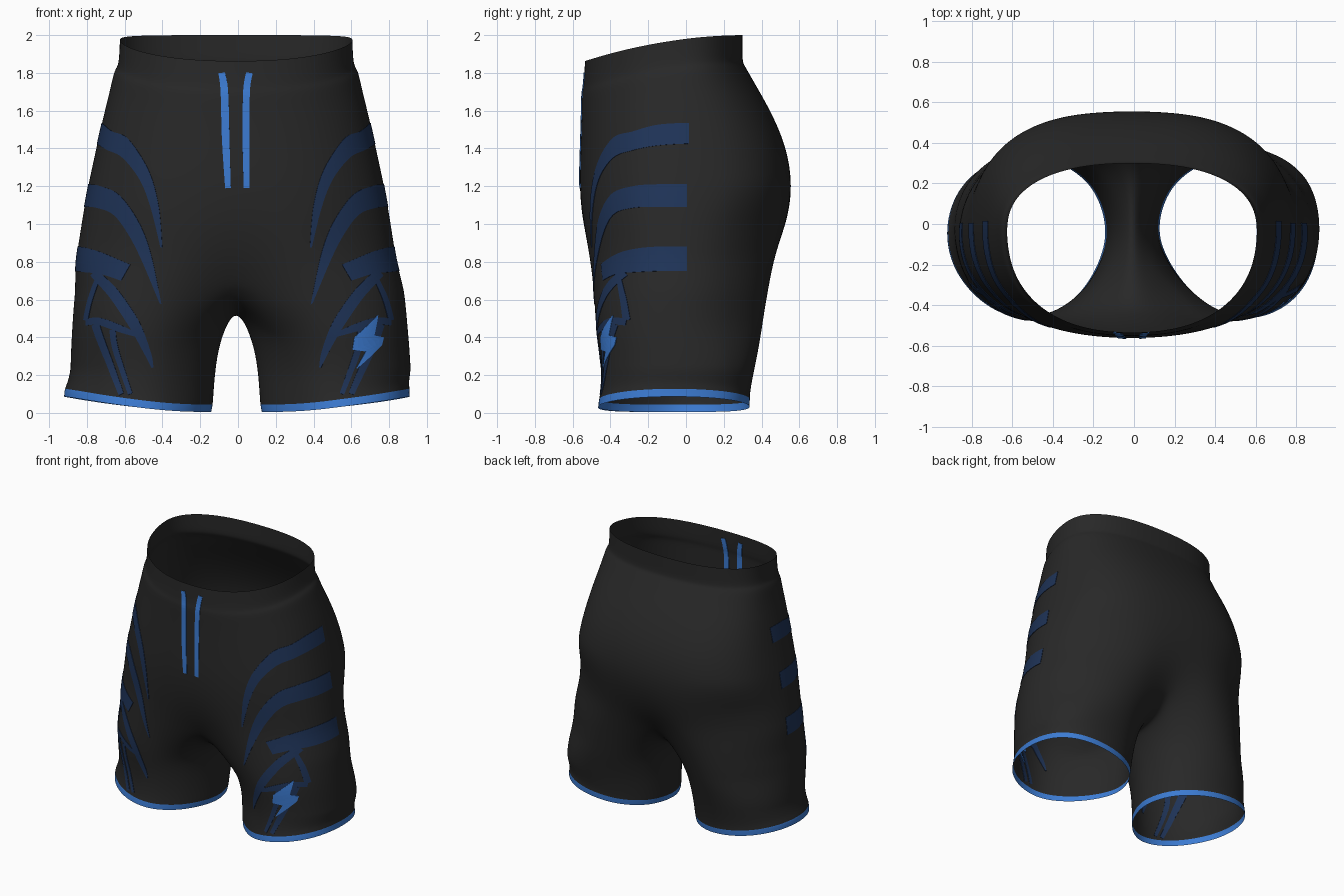
import bpy, bmesh, math
from mathutils import Vector
from mathutils.bvhtree import BVHTree

if "Cube" in bpy.data.objects:
    bpy.data.objects.remove(bpy.data.objects["Cube"])

SHIFT = -0.01          # small sideways offset of the whole garment


def material(name, rgb):
    m = bpy.data.materials.new(name)
    m.diffuse_color = (*rgb, 1)
    m.use_nodes = True
    m.node_tree.nodes["Principled BSDF"].inputs["Base Color"].default_value = m.diffuse_color
    return m


black = material("black fabric", (0.021, 0.021, 0.021))
blue = material("bright blue", (0.045, 0.20, 0.65))
navy = material("navy print", (0.0135, 0.034, 0.098))


def power(v, n):
    return math.copysign(abs(v) ** (2 / n), v)


# ---------- body: half cage, mirrored and subdivided ----------
K, G = 13, 5           # outer points per half ring, gusset points between the legs


def torso_ring(zc, tilt, hw, yf, yb, cleft=1.0, back_n=2.35):
    pts, cy = [], -0.03
    for i in range(K):
        a = math.radians(-90 + 180 * i / (K - 1))
        n = back_n if a > 0 else 2.3
        s = power(math.sin(a), n)
        y = (cy + s * ((yb - cy) if s > 0 else (cy - yf))) * 1.008
        x = hw * 1.01 * power(math.cos(a), n)
        if i in (0, K - 1):
            x, y = 0, y * cleft
        pts.append(Vector((x, y, zc + tilt * (0.12 * y - 0.19 * y * y))))
    return pts


def leg_ring(z_in, z_out, x0, x1, y0, y1):
    pts, cx, cy = [], (x0 + x1) / 2, (y0 + y1) / 2
    angles = [-135 + 22.5 * i for i in range(K)]
    angles += [135 + 15 * (i + 1) for i in range(G)]
    for a in map(math.radians, angles):
        c, s = power(math.cos(a), 2.15), power(math.sin(a), 2.15)
        x, y = cx + c * (x1 - x0) / 2 * 1.012, cy + s * (y1 - y0) / 2 * 1.012
        # inner front corner is cut diagonally
        x += 0.2 * max(0, -y - 0.07) * max(0, -c)
        pts.append(Vector((x, y, z_in + (z_out - z_in) * ((c + 1) / 2) ** 1.8)))
    return pts


torso = [torso_ring(*r) for r in (
    (1.981, 1, .615, -.535, .30), (1.90, 1, .618, -.54, .30),
    (1.838, 1, .625, -.545, .30), (1.818, 1, .645, -.552, .312),
    (1.72, .8, .665, -.553, .37), (1.58, .5, .70, -.555, .455, 1, 2.45),
    (1.40, .2, .74, -.56, .535, 1, 2.55), (1.20, 0, .783, -.565, .565, 1, 2.6),
    (1.02, 0, .817, -.557, .545, .98, 2.45), (.86, 0, .842, -.54, .505, .92, 2.3))]

legs = [leg_ring(*r) for r in (
    (.46, .46, .055, .897, -.485, .415), (.33, .33, .095, .902, -.465, .385),
    (.20, .22, .112, .904, -.455, .355), (.08, .16, .12, .907, -.462, .338),
    (.045, .132, .122, .917, -.470, .338), (.005, .088, .13, .919, -.475, .335))]

# crotch ring: blend of torso and leg, closed by the gusset curve on the centre line
upper = torso_ring(.68, 0, .868, -.525, .475)
lower = leg_ring(.68, .66, .03, .885, -.51, .465)
crotch = [upper[i].lerp(lower[i], 0.45) for i in range(K)]
crotch[0], crotch[-1] = Vector((0, -.43, .73)), Vector((0, .37, .75))
crotch += [Vector((0, y, z)) for y, z in
           ((.27, .62), (.13, .555), (-.03, .535), (-.2, .555), (-.35, .63))]

bm = bmesh.new()
rows = [[bm.verts.new(p) for p in ring] for ring in torso + [crotch] + legs]
for r, (a, b) in enumerate(zip(rows, rows[1:])):
    closed = len(a) == K + G
    for i in range(K + G if closed else K - 1):
        j = (i + 1) % (K + G)
        f = bm.faces.new((a[i], b[i], b[j], a[j]))
        f.smooth = True
        f.material_index = int(r == len(rows) - 2)     # blue hem band
mesh = bpy.data.meshes.new("shorts_body")
bm.to_mesh(mesh)
bm.free()
body = bpy.data.objects.new("shorts_body", mesh)
bpy.context.collection.objects.link(body)
mesh.materials.append(black)
mesh.materials.append(blue)
body.modifiers.new("mirror", 'MIRROR')
sub = body.modifiers.new("smooth", 'SUBSURF')
sub.levels = sub.render_levels = 3
bpy.context.view_layer.objects.active = body
body.select_set(True)
bpy.ops.object.convert(target='MESH')


def ramp(a, b, v):
    t = min(1, max(0, (v - a) / (b - a)))
    return t * t * (3 - 2 * t)


# ---------- uneven drape: slimmer rear corners, legs slightly twisted ----------
for v in body.data.vertices:
    x, y, z = v.co
    s, ax = math.copysign(1, x), abs(x)
    rear = max(0, (ax - .52) + (y + .07)) / .58
    cut = .028 * ramp(.2, .5, z) * (1 - ramp(.95, 1.25, z)) * min(1.2, rear ** 4)
    leg = (1 - ramp(.15, .6, z)) * min(1, ax / .1)
    u = ((x - s * .52) + (y + .07)) / .58
    amount = (.045 if s > 0 else .03) if u < 0 else (.028 if s > 0 else 0)
    twist = amount * leg * min(1, u ** 4) * .707
    sway = .02 * min(1, ax / .9) ** 2 * ramp(.1, .25, z) * (1 - ramp(.6, .85, z))
    v.co.x += twist + sway - s * cut * .707
    v.co.y += twist - cut * .707

surface = BVHTree.FromPolygons([v.co.copy() for v in body.data.vertices],
                               [tuple(p.vertices) for p in body.data.polygons])
body.location.x = SHIFT


# ---------- printed details: thin plates laid on the fabric ----------
def front(x, z):
    hit = surface.ray_cast(Vector((x, -2, z)), Vector((0, 1, 0)))[0]
    return hit or surface.find_nearest(Vector((x, -.4, z)))[0]


def side(y, z):
    hit = surface.ray_cast(Vector((2, y, z)), Vector((-1, 0, 0)))[0]
    return hit or surface.find_nearest(Vector((.8, y, z)))[0]


def curve(pts, steps, smooth):
    out = []
    for i in range(len(pts) - 1):
        p1, p2 = pts[i], pts[i + 1]
        p0, p3 = pts[max(i - 1, 0)], pts[min(i + 2, len(pts) - 1)]
        for k in range(steps):
            t = k / steps
            if smooth:
                out.append(0.5 * (2 * p1 + (p2 - p0) * t
                                  + (2 * p0 - 5 * p1 + 4 * p2 - p3) * t * t
                                  + (3 * p1 - p0 - 3 * p2 + p3) * t ** 3))
            else:
                out.append(p1.lerp(p2, t))
    return out + [pts[-1]]


def plate(name, edge_a, edge_b, mat, mirror=True, smooth=True, thick=0.006):
    """Strip between two edges, snapped onto the fabric, on one or both legs."""
    bm, across = bmesh.new(), 6
    for s in (1, -1) if mirror else (1,):
        grid = []
        for a, b in zip(curve(edge_a, 10, smooth), curve(edge_b, 10, smooth)):
            pts = [a.lerp(b, k / across) for k in range(across + 1)]
            grid.append([bm.verts.new(surface.find_nearest(Vector((p.x * s, p.y, p.z)))[0])
                         for p in pts])
        for r, q in zip(grid, grid[1:]):
            for k in range(across):
                bm.faces.new((r[k], q[k], q[k + 1], r[k + 1]))
    bmesh.ops.remove_doubles(bm, verts=bm.verts, dist=0.0005)
    bmesh.ops.recalc_face_normals(bm, faces=bm.faces)
    me = bpy.data.meshes.new(name)
    bm.to_mesh(me)
    bm.free()
    me.materials.append(mat)
    ob = bpy.data.objects.new(name, me)
    bpy.context.collection.objects.link(ob)
    ob.location.x = SHIFT
    solid = ob.modifiers.new("thickness", 'SOLIDIFY')
    solid.thickness, solid.offset = thick, 0


def band(name, path, width, mat, **kw):
    """Strip of given width around a front path of (x, z) points."""
    a, b = [], []
    for i, (x, z) in enumerate(path):
        p, q = path[max(i - 1, 0)], path[min(i + 1, len(path) - 1)]
        d = Vector((q[0] - p[0], q[1] - p[1])).normalized() * width[i] / 2
        a.append(front(x - d.y, z + d.x))
        b.append(front(x + d.y, z - d.x))
    plate(name, a, b, mat, **kw)


# curved side stripes: side part (y, top, bottom), front part (x, z, x, z)
stripes = {
    "upper_stripe": (((.015, 1.535, 1.425), (-.15, 1.525, 1.415), (-.28, 1.49, 1.39)),
                     ((.57, 1.45, .60, 1.35), (.465, 1.29, .51, 1.235),
                      (.41, 1.10, .45, 1.08), (.39, .875, .40, .875))),
    "middle_stripe": (((.005, 1.21, 1.09), (-.15, 1.21, 1.09), (-.28, 1.20, 1.085)),
                      ((.62, 1.155, .65, 1.05), (.52, 1.02, .57, .945),
                       (.45, .84, .49, .785), (.395, .575, .405, .58))),
    "lower_stripe": (((.005, .88, .75), (-.15, .88, .75), (-.26, .87, .745)),
                     ((.70, .845, .72, .735), (.56, .785, .61, .70)))}
for name, (side_part, front_part) in stripes.items():
    top = [side(y, t) for y, t, b in side_part] + [front(p[0], p[1]) for p in front_part]
    low = [side(y, b) for y, t, b in side_part] + [front(p[2], p[3]) for p in front_part]
    plate(name, top, low, navy)

# leg print: sweeping tail and outlined zigzag
band("stripe_tail", [(.76, .745), (.65, .63), (.54, .47), (.47, .32), (.445, .24)],
     [.05, .06, .06, .035, .01], navy)
band("print_outer_line", [(.74, .71), (.79, .60), (.82, .49)], [.025, .03, .03], navy)
band("print_cross_line", [(.82, .48), (.74, .485), (.63, .45), (.52, .41)],
     [.035, .04, .04, .02], navy)
band("print_long_leg", [(.76, .47), (.71, .33), (.61, .10)], [.05, .045, .03], navy)
band("print_short_leg", [(.66, .44), (.64, .32), (.56, .10)], [.035, .035, .025], navy)

# bright zigzag on one leg
left = [(.745, .515), (.625, .40), (.615, .335), (.685, .325), (.635, .235)]
right = [(.75, .515), (.73, .41), (.78, .40), (.77, .36), (.64, .235)]
plate("leg_zigzag", [front(*p) for p in left], [front(*p) for p in right], blue,
      mirror=False, smooth=False, thick=0.0095)

# drawstrings
band("left_drawstring", [(-.076, 1.80), (-.062, 1.70), (-.055, 1.45), (-.043, 1.19)],
     [.035, .04, .04, .03], blue, mirror=False, thick=0.009)
band("right_drawstring", [(.070, 1.80), (.055, 1.70), (.052, 1.45), (.055, 1.19)],
     [.035, .036, .036, .03], blue, mirror=False, thick=0.009)
